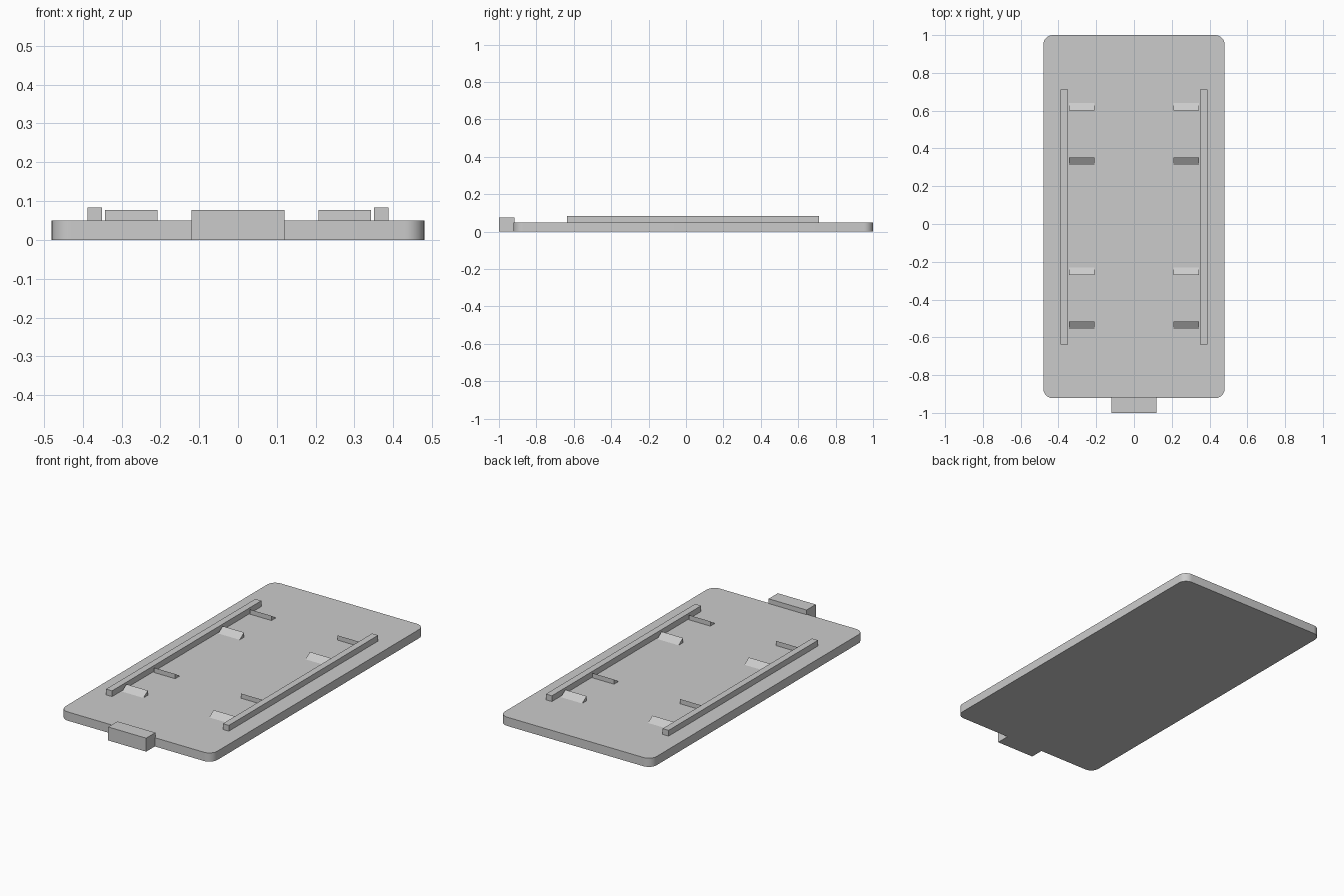
import bpy, bmesh, math

if "Cube" in bpy.data.objects:
    bpy.data.objects.remove(bpy.data.objects["Cube"])

gray = bpy.data.materials.new("light gray plastic")
gray.diffuse_color = (0.6, 0.6, 0.6, 1)
gray.use_nodes = True
gray.node_tree.nodes["Principled BSDF"].inputs["Base Color"].default_value = gray.diffuse_color


def prism(name, points, vec):
    """Extrude a flat outline along a vector into a closed solid."""
    bm = bmesh.new()
    base = bm.faces.new([bm.verts.new(p) for p in points])
    top = bmesh.ops.extrude_face_region(bm, geom=[base])["geom"]
    bmesh.ops.translate(bm, vec=vec, verts=[v for v in top if isinstance(v, bmesh.types.BMVert)])
    if not any(f is base for f in bm.faces):
        bm.faces.new([bm.verts[i] for i in range(len(points))])
    bmesh.ops.holes_fill(bm, edges=bm.edges[:])
    bmesh.ops.recalc_face_normals(bm, faces=bm.faces[:])
    me = bpy.data.meshes.new(name)
    bm.to_mesh(me)
    bm.free()
    me.materials.append(gray)
    ob = bpy.data.objects.new(name, me)
    bpy.context.collection.objects.link(ob)
    return ob


def box(name, x0, x1, y0, y1, z0, z1):
    return prism(name, [(x0, y0, z0), (x1, y0, z0), (x1, y1, z0), (x0, y1, z0)], (0, 0, z1 - z0))


# Cover plate with rounded corners
W, Y0, Y1, T, R, N = 0.48, -0.922, 1.0, 0.05, 0.05, 8
outline = []
for cx, cy, start in ((W - R, Y1 - R, 0), (R - W, Y1 - R, 90), (R - W, Y0 + R, 180), (W - R, Y0 + R, 270)):
    for i in range(N + 1):
        a = math.radians(start + 90 * i / N)
        outline.append((cx + R * math.cos(a), cy + R * math.sin(a), 0))
plate = prism("cover_plate", outline, (0, 0, T))
bpy.context.view_layer.objects.active = plate
plate.select_set(True)
bpy.ops.object.shade_smooth_by_angle(angle=math.radians(30))
plate.select_set(False)

# Latch tab on the front edge
box("latch_tab", -0.12, 0.12, -1.0, -0.917, 0, 0.077)

# Side rails and the wedge stops beside them
for side, s in (("left", -1), ("right", 1)):
    xa, xb = sorted((s * 0.35, s * 0.388))
    box(f"{side}_rail", xa, xb, -0.637, 0.711, T, 0.083)
    # (y of the upright face, y of the foot of the slope)
    for i, (up, foot) in enumerate(((0.60, 0.64), (0.352, 0.312), (-0.27, -0.23), (-0.517, -0.557))):
        x = s * 0.208
        prism(f"{side}_wedge_{i + 1}", [(x, up, T), (x, foot, T), (x, up, 0.077)], (s * 0.135, 0, 0))
